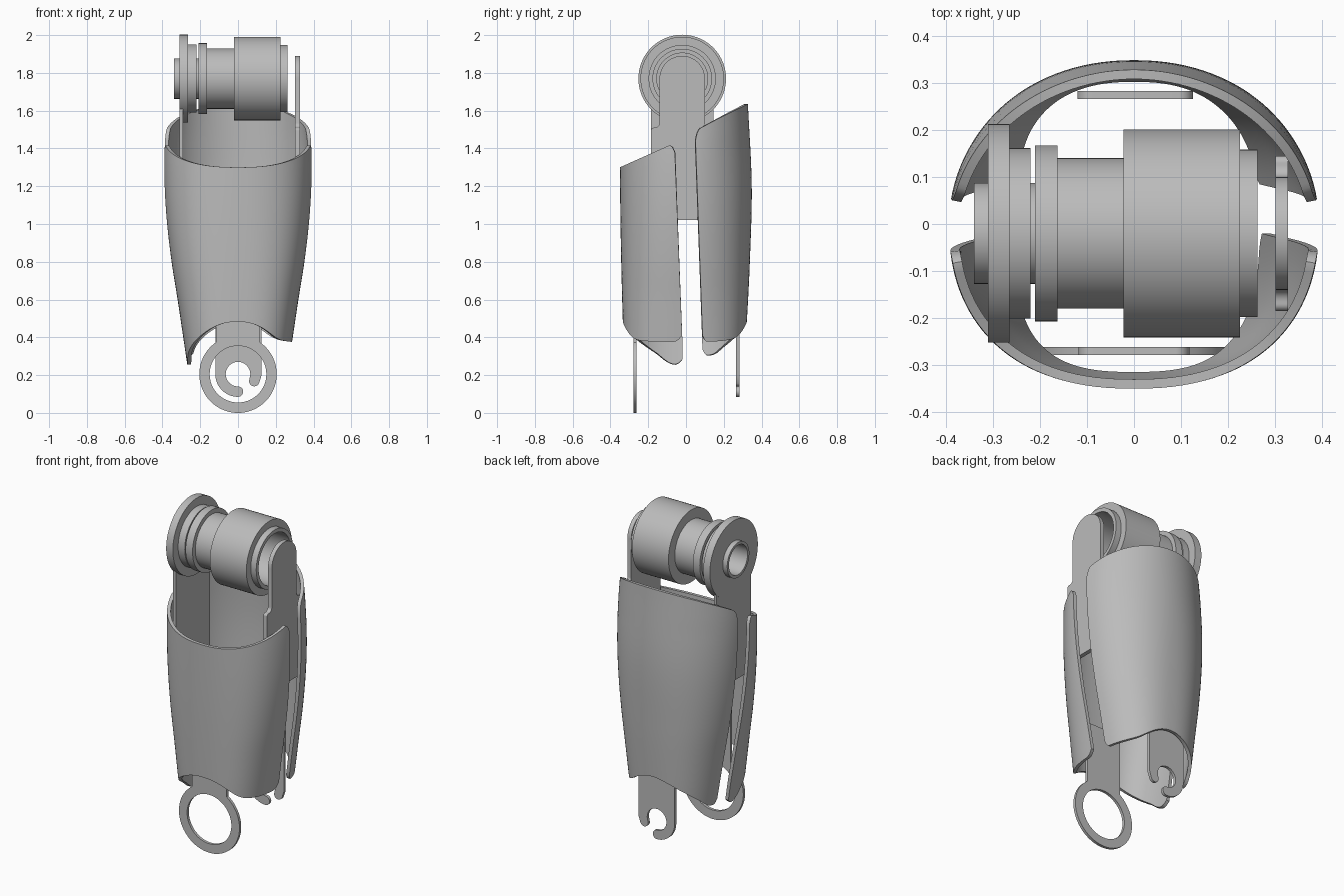
import bpy, bmesh
from math import sin, cos, acos, radians, pi

if "Cube" in bpy.data.objects:
    bpy.data.objects.remove(bpy.data.objects["Cube"], do_unlink=True)

# One plain grey for every part
grey = bpy.data.materials.new("plain_grey")
grey.use_nodes = True
grey.diffuse_color = (0.5, 0.5, 0.5, 1)
grey.node_tree.nodes["Principled BSDF"].inputs["Base Color"].default_value = (0.5, 0.5, 0.5, 1)


def add(name, data):
    ob = bpy.data.objects.new(name, data)
    bpy.context.collection.objects.link(ob)
    data.materials.append(grey)
    bpy.ops.object.select_all(action='DESELECT')
    ob.select_set(True)
    bpy.context.view_layer.objects.active = ob
    return ob


def smooth():
    bpy.ops.object.shade_smooth_by_angle(angle=radians(35))


def arc(cx, cy, r, start, end, steps=24):
    """Points along an arc, angles in degrees."""
    angles = [radians(start + (end - start) * i / steps) for i in range(steps + 1)]
    return [(cx + r * cos(a), cy + r * sin(a)) for a in angles]


def plate(name, outlines, location, rotation, thickness):
    """Flat plate cut from closed outlines; inner outlines are holes."""
    curve = bpy.data.curves.new(name, 'CURVE')
    curve.dimensions = '2D'
    curve.fill_mode = 'BOTH'
    curve.extrude = thickness / 2
    for points in outlines:
        spline = curve.splines.new('POLY')
        spline.points.add(len(points) - 1)
        for p, (x, y) in zip(spline.points, points):
            p.co = (x, y, 0, 1)
        spline.use_cyclic_u = True
    ob = add(name, curve)
    ob.location = location
    ob.rotation_euler = rotation
    bpy.ops.object.convert(target='MESH')
    smooth()


def curve_at(keys, t):
    """Smooth interpolation through (position, value) keys."""
    t = min(max(t, keys[0][0]), keys[-1][0])
    last = len(keys) - 1

    def slope(i):
        a, b = keys[max(i - 1, 0)], keys[min(i + 1, last)]
        return (b[1] - a[1]) / (b[0] - a[0])
    for i in range(last):
        (x0, y0), (x1, y1) = keys[i], keys[i + 1]
        if t <= x1:
            w = x1 - x0
            u = (t - x0) / w
            return (y0 * (1 + 2 * u) * (1 - u) ** 2 + y1 * u * u * (3 - 2 * u)
                    + w * u * (1 - u) * (slope(i) * (1 - u) - slope(i + 1) * u))
    return keys[-1][1]


def shell(name, side, depth, boxy, edge, top, bottom, cols=64, rows=28):
    """Curved half shell; side is -1 for the front, 1 for the back."""
    bm = bmesh.new()
    grid = []
    for i in range(cols + 1):
        s = -cos(pi * i / cols) * 0.35 + (2 * i / cols - 1) * 0.65
        corner = max(0, (abs(s) - 0.93) / 0.07) ** 3
        z_top = top(max(0.05, 0.35 * cos(s * 1.42) ** 0.9)) - 0.05 * corner
        z_low = curve_at(bottom, s) + 0.035 * corner
        column = []
        for j in range(rows + 1):
            z = z_low + (z_top - z_low) * j / rows
            a, b = curve_at(half_width, z), curve_at(depth, z)
            n = curve_at(boxy, z)
            th = s * acos((edge(z) / b) ** (n / 2))
            x = a * abs(sin(th)) ** (2 / n) * (1 if s > 0 else -1)
            column.append(bm.verts.new((x, side * b * cos(th) ** (2 / n), z)))
        grid.append(column)
    for i in range(cols):
        for j in range(rows):
            f = [grid[i][j], grid[i + 1][j], grid[i + 1][j + 1], grid[i][j + 1]]
            bm.faces.new(f if side < 0 else f[::-1])
    mesh = bpy.data.meshes.new(name)
    bm.to_mesh(mesh)
    bm.free()
    ob = add(name, mesh)
    mod = ob.modifiers.new("wall", 'SOLIDIFY')
    mod.thickness = 0.02
    mod.offset = -1
    bpy.ops.object.modifier_apply(modifier=mod.name)
    smooth()


def turned(name, profile, y, z, steps=72):
    """Closed (x, radius) profile turned around a sideways axis."""
    bm = bmesh.new()
    rings = []
    for k in range(steps):
        a = 2 * pi * k / steps
        rings.append([bm.verts.new((x, y + r * cos(a), z + r * sin(a))) for x, r in profile])
    for k in range(steps):
        p, q = rings[k], rings[(k + 1) % steps]
        for i in range(len(profile)):
            j = (i + 1) % len(profile)
            bm.faces.new((p[i], p[j], q[j], q[i]))
    bmesh.ops.recalc_face_normals(bm, faces=bm.faces)
    mesh = bpy.data.meshes.new(name)
    bm.to_mesh(mesh)
    bm.free()
    add(name, mesh)
    smooth()


# Shells: width against height, shared by both halves
half_width = [(0.25, 0.268), (0.4, 0.29), (0.6, 0.32), (0.8, 0.352), (1.0, 0.376),
              (1.2, 0.39), (1.42, 0.392), (1.63, 0.375)]
front_low = [(-1, 0.245), (-0.9, 0.265), (-0.77, 0.315), (-0.44, 0.4), (-0.155, 0.465),
             (0, 0.482), (0.155, 0.462), (0.44, 0.395), (0.65, 0.38), (1, 0.375)]
back_low = [(-1, 0.3), (-0.85, 0.31), (-0.7, 0.35), (-0.44, 0.41), (-0.155, 0.465),
            (0, 0.482), (0.155, 0.465), (0.44, 0.405), (0.65, 0.385), (1, 0.375)]
shell("front_shell", -1, [(0.25, 0.325), (0.5, 0.335), (0.9, 0.345), (1.3, 0.35), (1.45, 0.35)],
      [(0.3, 2.8), (1.4, 2.25)], lambda z: 0.02 + 0.04 * max(0, z - 0.4),
      lambda d: 1.3 + (0.35 - d) * 0.45, front_low)
shell("back_shell", 1, [(0.3, 0.31), (0.48, 0.322), (0.8, 0.338), (1.2, 0.348), (1.63, 0.328)],
      [(0.3, 2.5), (1.4, 2.0)], lambda z: 0.09 - 0.036 * (z - 0.34),
      lambda d: 1.635 - (0.35 - d) * 0.5, back_low)

# Hollow stepped drum at the top
AXIS_Y, AXIS_Z = -0.02, 1.77
turned("joint_drum", [
    (-0.34, 0.107), (-0.31, 0.107), (-0.31, 0.232), (-0.265, 0.232), (-0.265, 0.181),
    (-0.22, 0.181), (-0.22, 0.107), (-0.21, 0.107), (-0.21, 0.187), (-0.163, 0.187),
    (-0.163, 0.16), (-0.022, 0.16), (-0.022, 0.221), (0.225, 0.221), (0.225, 0.178),
    (0.262, 0.178), (0.262, 0.155), (0.02, 0.155), (0.02, 0.135), (-0.16, 0.135),
    (-0.16, 0.09), (-0.34, 0.09)], AXIS_Y, AXIS_Z)

# Side straps
facing_side = (pi / 2, 0, pi / 2)
plate("left_strap", [arc(AXIS_Y, AXIS_Z, 0.12, 0, 180)
      + arc(-0.165, 1.535, 0.025, 0, -90, 6) + arc(-0.17, 1.495, 0.015, 90, 180, 6)
      + [(-0.185, 1.02), (0.145, 1.02)]
      + arc(0.13, 1.495, 0.015, 0, 90, 6) + arc(0.125, 1.535, 0.025, 270, 180, 6)],
      (0.314, 0, 0), facing_side, 0.026)
plate("right_strap", [arc(AXIS_Y, AXIS_Z, 0.231, -44, 224, 60)
      + [(-0.185, 1.02), (0.145, 1.02)],
      arc(AXIS_Y, AXIS_Z, 0.1, 0, 355, 47)],
      (-0.3, 0, 0), facing_side, 0.018)

# Lower front ring and back hook
facing_front = (pi / 2, 0, 0)
HOLE_Z = 0.205
plate("front_ring", [arc(0, HOLE_Z, 0.205, 125, 415, 60)
      + arc(0.088, 0.72, 0.03, 0, 90, 8) + arc(-0.088, 0.72, 0.03, 90, 180, 8),
      arc(0, HOLE_Z, 0.15, 0, 355, 60)], (0, -0.27, 0), facing_front, 0.017)
plate("back_hook", [arc(0, HOLE_Z, 0.12, 180, 268) + arc(0, 0.1125, 0.0275, -90, 85, 10)
      + arc(0, HOLE_Z, 0.065, 268, -23, 36) + arc(0.086, 0.168, 0.0275, 155, 335, 10)
      + [(0.125, 0.2)] + arc(0.095, 0.72, 0.03, 0, 90, 8) + arc(-0.09, 0.72, 0.03, 90, 180, 8)],
      (0, 0.274, 0), facing_front, 0.017)
